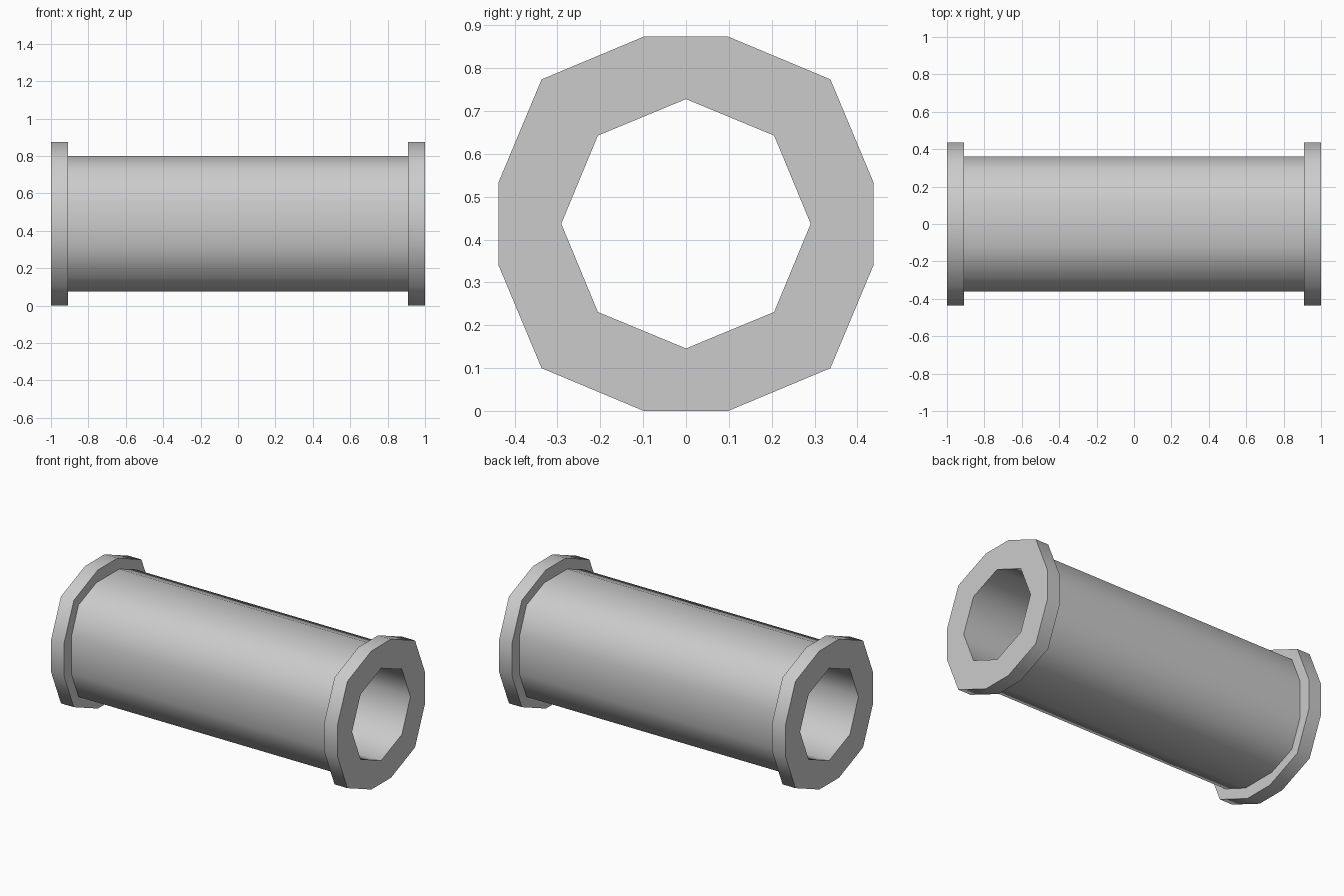
import bpy, bmesh
from math import radians

if "Cube" in bpy.data.objects:
    bpy.data.objects.remove(bpy.data.objects["Cube"])

CZ = 0.437          # height of the pipe axis


def cut_octagon(half, cut, diag):
    """Octagon with its four axis corners cut flat: 12 (y, z) points."""
    quarter = [(half, cut), (diag, diag), (cut, half)]
    pts = []
    for _ in range(4):
        pts += quarter
        quarter = [(-z, y) for y, z in quarter]
    return pts


def finish(name, bm):
    bmesh.ops.recalc_face_normals(bm, faces=bm.faces)
    mesh = bpy.data.meshes.new(name)
    bm.to_mesh(mesh)
    bm.free()
    obj = bpy.data.objects.new(name, mesh)
    bpy.context.collection.objects.link(obj)
    bpy.context.view_layer.objects.active = obj
    for o in bpy.context.selected_objects:
        o.select_set(False)
    obj.select_set(True)
    bpy.ops.object.shade_smooth_by_angle(angle=radians(50))
    return obj


# Outlines: flange rim, pipe wall and octagonal bore
flange = cut_octagon(0.437, 0.098, 0.337)
wall = cut_octagon(0.362, 0.115, 0.29)
b = 0.291
d = b * 0.7071
bore = [(b, 0), (d, d), (0, b), (-d, d), (-b, 0), (-d, -d), (0, -b), (d, -d)]

bm = bmesh.new()


def ring(x, pts):
    return [bm.verts.new((x, y, CZ + z)) for y, z in pts]


def bridge(a, c):
    n = len(a)
    for i in range(n):
        j = (i + 1) % n
        bm.faces.new((a[i], a[j], c[j], c[i]))


# Outer skin: flange, step, pipe, step, flange
sections = [(-1, flange), (-0.91, flange), (-0.91, wall),
            (0.91, wall), (0.91, flange), (1, flange)]
outer = [ring(x, p) for x, p in sections]
for a, c in zip(outer, outer[1:]):
    bridge(a, c)

# Bore through the full length
inner = [ring(-1, bore), ring(1, bore)]
bridge(*inner)

# Flat end faces around the bore: every outer corner has a matching bore corner
match = [0, 1, 2, 2, 3, 4, 4, 5, 6, 6, 7, 0]
for o, n in ((outer[0], inner[0]), (outer[-1], inner[1])):
    for i in range(12):
        j = (i + 1) % 12
        loop = [o[i], o[j], n[match[j]]]
        if match[i] != match[j]:
            loop.append(n[match[i]])
        bm.faces.new(loop)

finish("flanged_pipe", bm)
